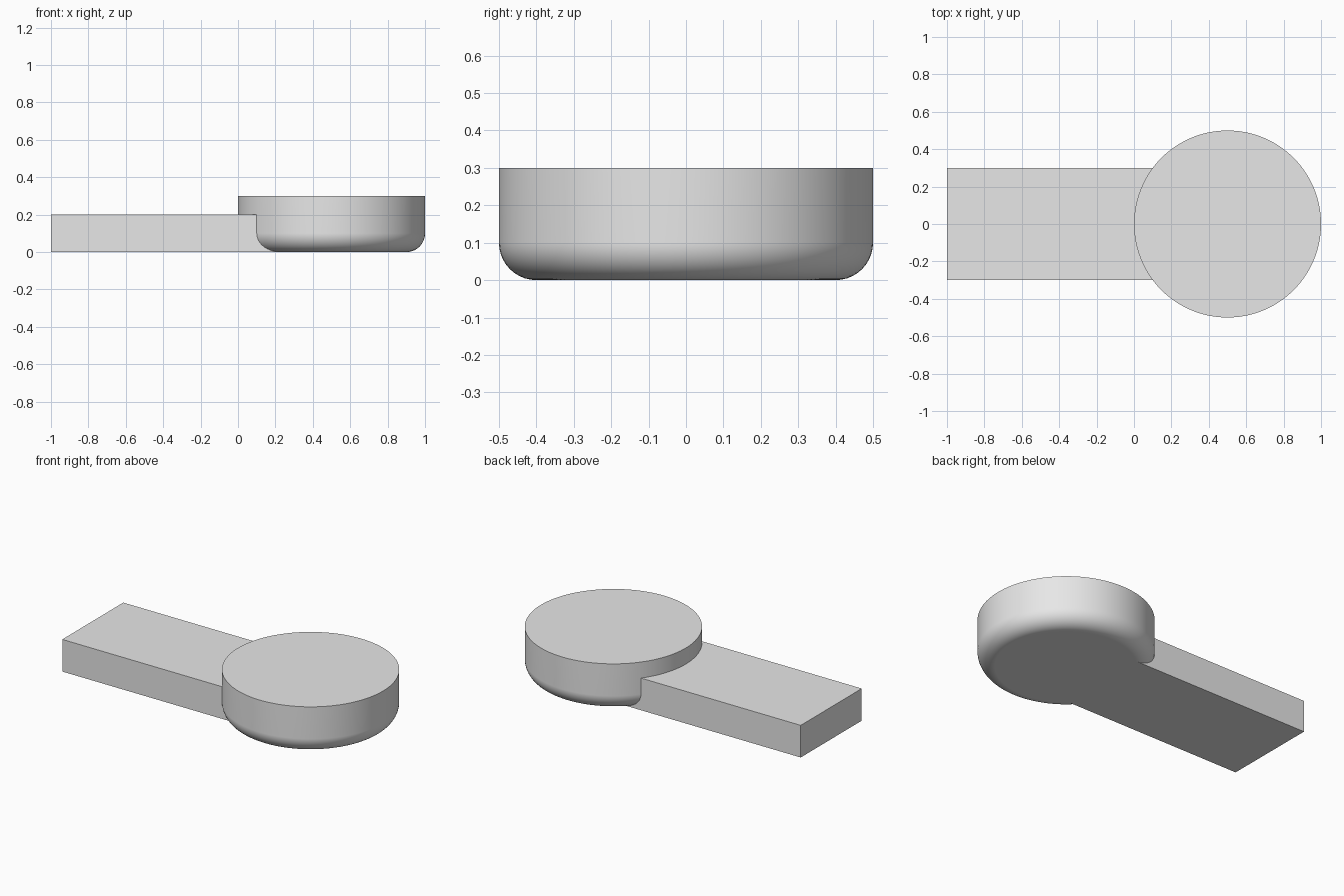
import bpy, bmesh, math
from mathutils import Matrix, Vector

old = bpy.data.objects.get("Cube")
if old:
    bpy.data.objects.remove(old, do_unlink=True)

# Single grey material
grey = bpy.data.materials.new("plain grey")
grey.use_nodes = True
grey.diffuse_color = (0.8, 0.8, 0.8, 1)
grey.node_tree.nodes["Principled BSDF"].inputs["Base Color"].default_value = (0.8, 0.8, 0.8, 1)

RADIUS, HEIGHT, FILLET = 0.5, 0.3, 0.1
BAR_WIDTH, BAR_HEIGHT = 0.6, 0.2


def add_object(name, bm):
    mesh = bpy.data.meshes.new(name)
    bm.to_mesh(mesh)
    bm.free()
    mesh.materials.append(grey)
    obj = bpy.data.objects.new(name, mesh)
    bpy.context.collection.objects.link(obj)
    return obj


# Round head with a rounded lower rim
bm = bmesh.new()
bmesh.ops.create_cone(bm, cap_ends=True, segments=128, radius1=RADIUS, radius2=RADIUS,
                      depth=HEIGHT, matrix=Matrix.Translation((0.5, 0, HEIGHT / 2)))
rim = [e for e in bm.edges if all(v.co.z < 0.01 for v in e.verts)]
bmesh.ops.bevel(bm, geom=rim, offset=FILLET, segments=10, profile=0.5, affect='EDGES')
head = add_object("head_and_bar", bm)

# Flat bar, running into the middle of the head
bm = bmesh.new()
bmesh.ops.create_cube(bm, size=1)
bmesh.ops.scale(bm, vec=(1.5, BAR_WIDTH, BAR_HEIGHT), verts=bm.verts)
bmesh.ops.translate(bm, vec=Vector((-0.25, 0, BAR_HEIGHT / 2)), verts=bm.verts)
bar = add_object("bar_helper", bm)
bar.hide_render = True

# Join both into one solid
union = head.modifiers.new("join", 'BOOLEAN')
union.operation = 'UNION'
union.solver = 'EXACT'
union.object = bar
bpy.ops.object.select_all(action='DESELECT')
bpy.context.view_layer.objects.active = head
head.select_set(True)
bpy.ops.object.modifier_apply(modifier=union.name)
bpy.data.objects.remove(bar, do_unlink=True)

# Smooth curved sides, crisp edges, flat caps
bpy.ops.object.shade_smooth_by_angle(angle=math.radians(30))
weighted = head.modifiers.new("flat caps", 'WEIGHTED_NORMAL')
weighted.keep_sharp = True
